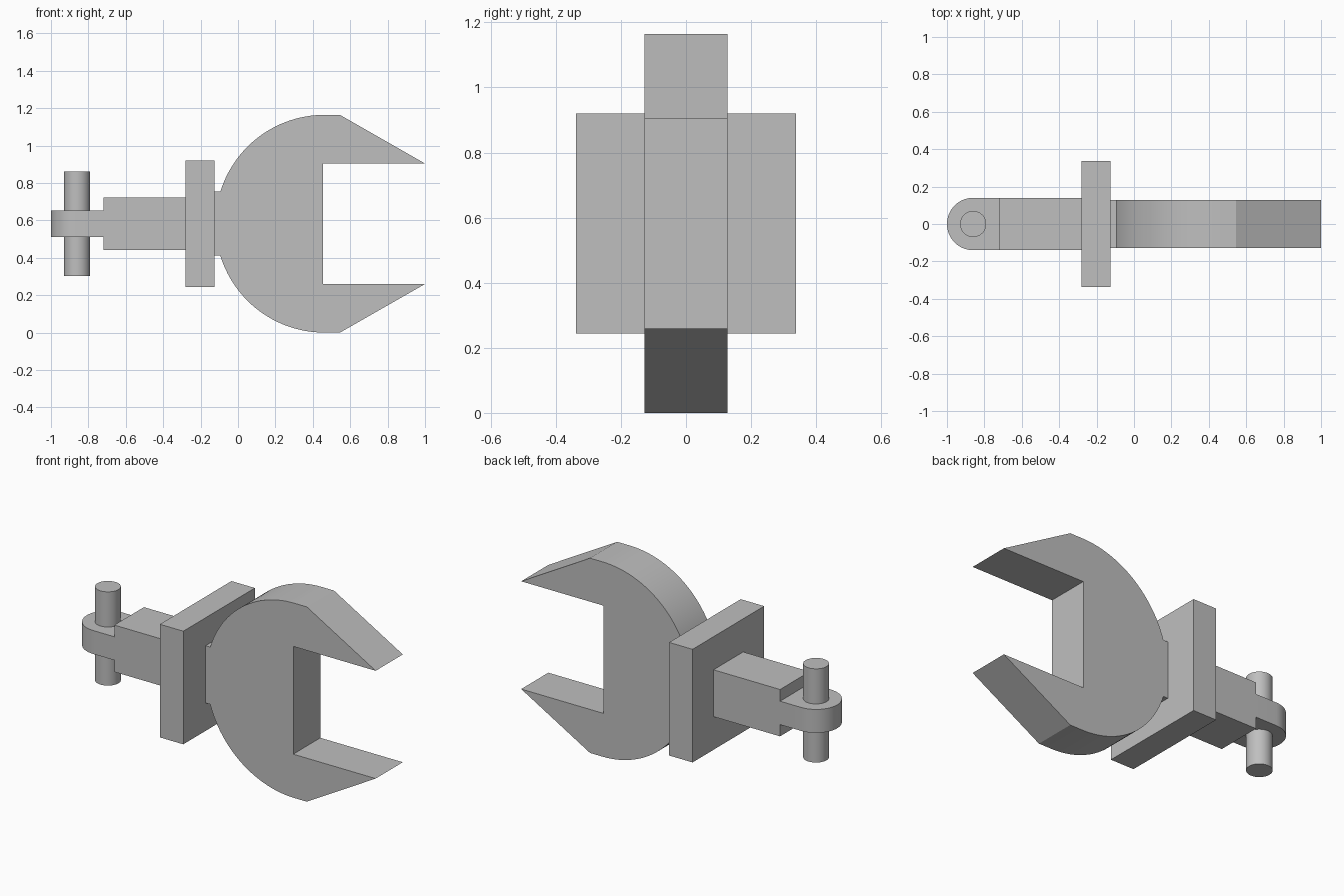
import bpy, bmesh
from math import sin, cos, asin, pi
from mathutils import Vector

cube = bpy.data.objects.get("Cube")
if cube:
    bpy.data.objects.remove(cube, do_unlink=True)

grey = bpy.data.materials.new("plain grey")
grey.use_nodes = True
colour = (0.52, 0.52, 0.52, 1)
grey.diffuse_color = colour
grey.node_tree.nodes["Principled BSDF"].inputs["Base Color"].default_value = colour

MID = 0.582  # height of the long axis


def prism(name, outline, direction):
    """Extrude a closed outline of 3D points along a direction."""
    bm = bmesh.new()
    face = bm.faces.new([bm.verts.new(p) for p in outline])
    new = bmesh.ops.extrude_face_region(bm, geom=[face])["geom"]
    bmesh.ops.translate(bm, vec=Vector(direction),
                        verts=[v for v in new if isinstance(v, bmesh.types.BMVert)])
    bmesh.ops.recalc_face_normals(bm, faces=bm.faces)
    mesh = bpy.data.meshes.new(name)
    bm.to_mesh(mesh)
    bm.free()
    mesh.materials.append(grey)
    obj = bpy.data.objects.new(name, mesh)
    bpy.context.collection.objects.link(obj)
    bpy.ops.object.select_all(action='DESELECT')
    obj.select_set(True)
    bpy.context.view_layer.objects.active = obj
    bpy.ops.object.shade_smooth_by_angle(angle=0.45)
    return obj


def block(name, x0, x1, half_y, half_z):
    outline = [(x0, -half_y, MID - half_z), (x1, -half_y, MID - half_z),
               (x1, half_y, MID - half_z), (x0, half_y, MID - half_z)]
    prism(name, outline, (0, 0, 2 * half_z))


def arc(cx, cy, r, start, end, steps):
    angles = [start + (end - start) * i / steps for i in range(steps + 1)]
    return [(cx + r * cos(a), cy + r * sin(a)) for a in angles]


# Open jaw head with its short neck: upper half profile, mirrored below the axis
R, CX, T, NECK = 0.582, 0.462, 0.128, 0.171
upper = [(1.0, 0.322), (0.545, R)]
upper += arc(CX, 0, R, pi / 2, pi - asin(NECK / R), 28)
upper += [(-0.125, NECK)]
profile = [(0.455, 0.322)] + upper
profile += [(x, -z) for x, z in reversed(profile)]
prism("jaw_head", [(x, -T, MID + z) for x, z in profile], (0, 2 * T, 0))

# Square flange and shank
block("flange", -0.28, -0.125, 0.338, 0.338)
block("shank", -0.72, -0.28, 0.14, 0.14)

# Rounded tang
tang = [(-0.72, 0.14)] + arc(-0.86, 0, 0.14, pi / 2, 3 * pi / 2, 32) + [(-0.72, -0.14)]
prism("tang", [(x, y, MID - 0.07) for x, y in tang], (0, 0, 0.14))

# Vertical pin through the tang
circle = arc(-0.86, 0, 0.07, 0, 2 * pi, 40)[:-1]
prism("pin", [(x, y, MID - 0.28) for x, y in circle], (0, 0, 0.56))
